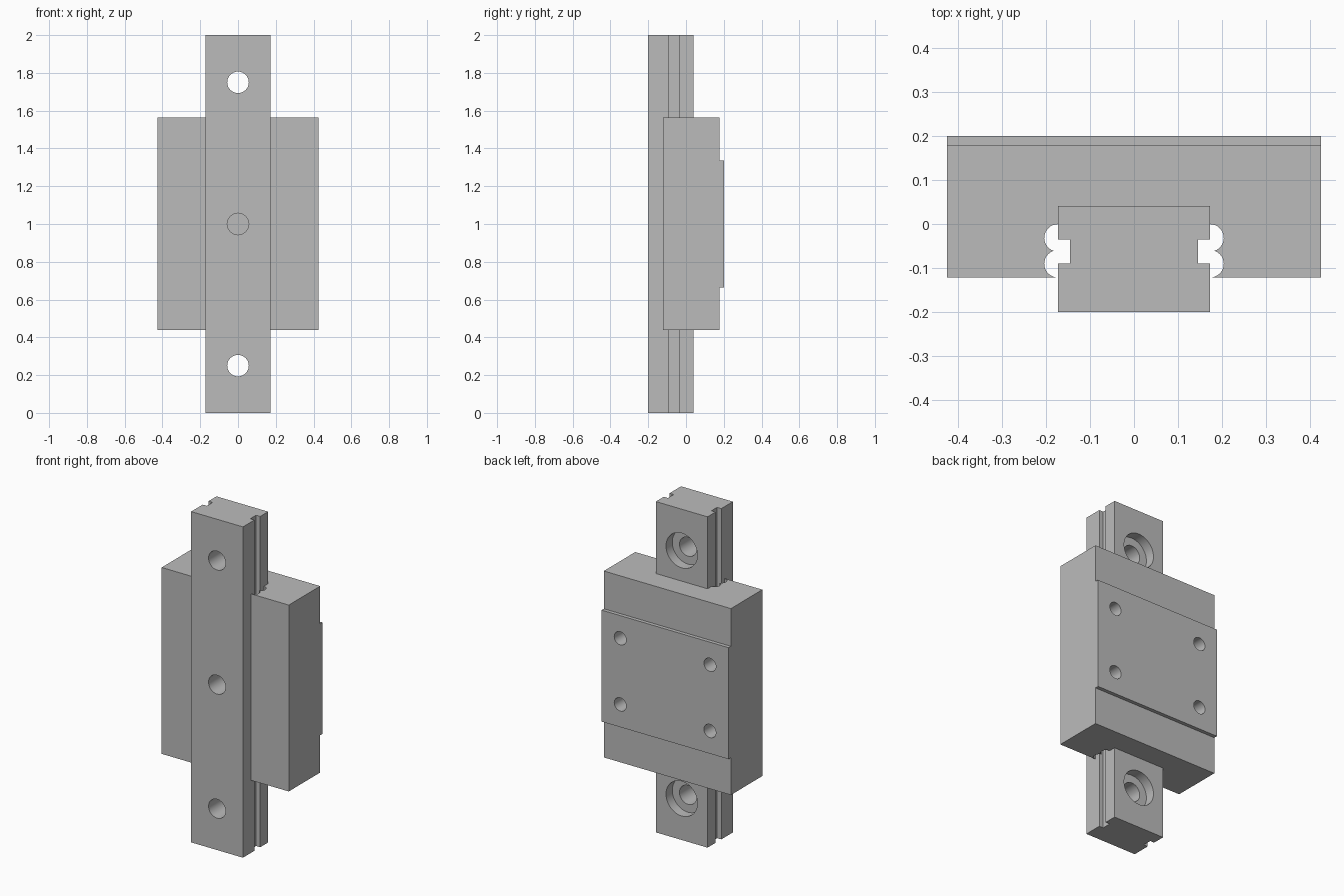
import bpy, bmesh, math
from mathutils import Matrix

cube = bpy.data.objects.get("Cube")
if cube:
    bpy.data.objects.remove(cube, do_unlink=True)

# Single satin grey metal
GREY = (0.5, 0.5, 0.5, 1)
metal = bpy.data.materials.new("grey_metal")
metal.use_nodes = True
metal.diffuse_color = GREY
metal.node_tree.nodes["Principled BSDF"].inputs["Base Color"].default_value = GREY


def finish(name, bm):
    bmesh.ops.recalc_face_normals(bm, faces=bm.faces)
    mesh = bpy.data.meshes.new(name)
    bm.to_mesh(mesh)
    bm.free()
    mesh.materials.append(metal)
    obj = bpy.data.objects.new(name, mesh)
    bpy.context.collection.objects.link(obj)
    return obj


def extrude_profile(name, half, z0, z1):
    """Extrude a half outline (x >= 0), mirrored to a full one, along z."""
    outline = half + [(-x, y) for x, y in reversed(half)]
    bm = bmesh.new()
    face = bm.faces.new([bm.verts.new((x, y, z0)) for x, y in outline])
    top = bmesh.ops.extrude_face_region(bm, geom=[face])["geom"]
    verts = [v for v in top if isinstance(v, bmesh.types.BMVert)]
    bmesh.ops.translate(bm, verts=verts, vec=(0, 0, z1 - z0))
    return finish(name, bm)


def drill(target, holes):
    """Cut round holes (x, z, radius, y0, y1) running along y."""
    for x, z, radius, y0, y1 in holes:
        bm = bmesh.new()
        bmesh.ops.create_cone(bm, cap_ends=True, segments=48, radius1=radius,
                              radius2=radius, depth=y1 - y0)
        bm.transform(Matrix.Translation((x, (y0 + y1) / 2, z))
                     @ Matrix.Rotation(math.pi / 2, 4, "X"))
        cutter = finish("hole_cutter", bm)
        cutter.hide_render = True
        mod = target.modifiers.new("hole", "BOOLEAN")
        mod.operation, mod.solver, mod.object = "DIFFERENCE", "EXACT", cutter
        bpy.context.view_layer.objects.active = target
        bpy.ops.object.modifier_apply(modifier=mod.name)
        bpy.data.objects.remove(cutter, do_unlink=True)


def arc(cx, cy, r, a0, a1, n=16):
    return [(cx + r * math.cos(a0 + (a1 - a0) * i / n),
             cy + r * math.sin(a0 + (a1 - a0) * i / n)) for i in range(n + 1)]


RAIL_X, RAIL_TOP = 0.173, 0.041
BLOCK_X, BLOCK_FRONT, BLOCK_BACK = 0.425, -0.122, 0.178

# Guide rail with a square groove on each side
rail = extrude_profile("guide_rail", [
    (RAIL_X, -0.2), (RAIL_X, -0.09), (0.145, -0.09),
    (0.145, -0.035), (RAIL_X, -0.035), (RAIL_X, RAIL_TOP)], 0, 2)

# Counterbored mounting holes
for z in (0.25, 1.0, 1.75):
    drill(rail, [(0, z, 0.057, -0.3, 0.1), (0, z, 0.105, RAIL_TOP - 0.06, 0.1)])

# Carriage block wrapped round the rail, with twin ball races on each side
R, OFFSET, MID = 0.031, 0.0295, -0.061
cusp = math.asin(OFFSET / R)
races = (arc(RAIL_X, MID - OFFSET, R, -math.pi / 2, cusp)
         + arc(RAIL_X, MID + OFFSET, R, -cusp, math.pi / 2)[1:])
block = extrude_profile("carriage_block", [
    (BLOCK_X, BLOCK_BACK), (BLOCK_X, BLOCK_FRONT), (RAIL_X, BLOCK_FRONT)]
    + races + [(RAIL_X, RAIL_TOP)], 0.438, 1.565)

# Raised mounting pad on the back
pad = extrude_profile("mounting_pad", [
    (BLOCK_X, BLOCK_BACK), (BLOCK_X, 0.2)], 0.663, 1.337)

# Four blind screw holes through the pad into the block
screws = [(x, z, 0.04, 0.06, 0.25) for x in (-0.3, 0.3) for z in (0.8, 1.2)]
drill(pad, screws)
drill(block, screws)

# Smooth the bores and races, keep the machined edges crisp
for obj in (rail, block, pad):
    bpy.ops.object.select_all(action="DESELECT")
    obj.select_set(True)
    bpy.context.view_layer.objects.active = obj
    bpy.ops.object.shade_smooth_by_angle(angle=math.radians(30))
